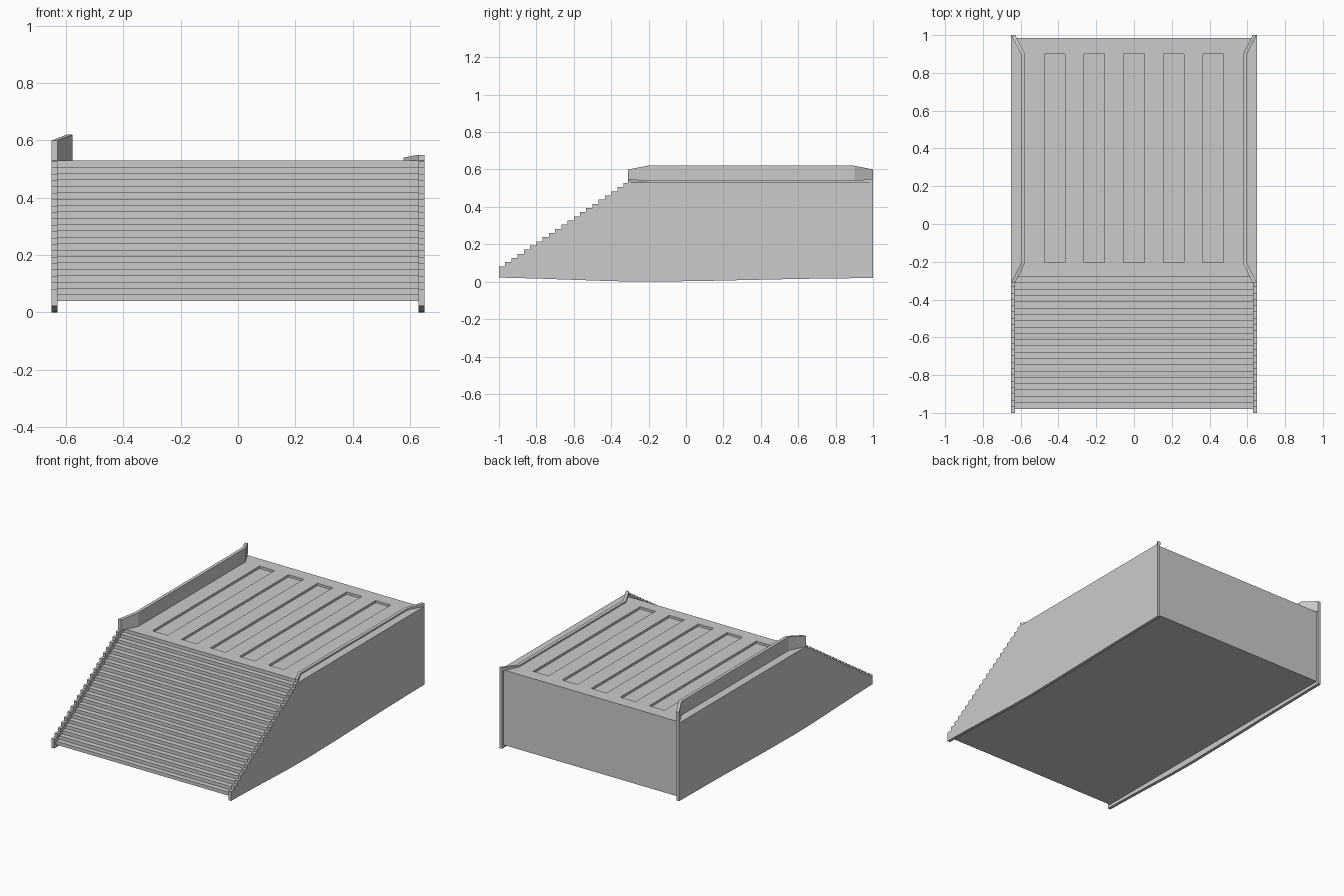
import bpy

if "Cube" in bpy.data.objects:
    bpy.data.objects.remove(bpy.data.objects["Cube"])

STEPS = 22
RUN, RISE = 0.70 / 21, 0.49 / 22
TOP = 0.53


def mesh_object(name, verts, faces):
    me = bpy.data.meshes.new(name)
    me.from_pydata(verts, [], faces)
    me.update()
    ob = bpy.data.objects.new(name, me)
    bpy.context.collection.objects.link(ob)
    return ob


def loft(name, rings):
    """Skin a row of equal closed rings and cap both ends."""
    n = len(rings[0])
    verts = [p for r in rings for p in r]
    faces = [tuple(range(n))[::-1], tuple(range(len(verts) - n, len(verts)))]
    for k in range(len(rings) - 1):
        a, b = k * n, (k + 1) * n
        faces += [(a + i, a + (i + 1) % n, b + (i + 1) % n, b + i) for i in range(n)]
    return mesh_object(name, verts, faces)


def slab(name, profile, x0, x1):
    """Extrude a counter-clockwise (y, z) profile along x."""
    return loft(name, [[(x, y, z) for y, z in profile] for x in (x0, x1)])


def stair(y0, z0, count):
    """Stair outline listed from the top step down to the front."""
    pts = []
    for k in range(count):
        y, z = y0 + k * RUN, z0 + k * RISE
        pts += [(y, z), (y, z + RISE)]
    return pts[::-1]


# Stepped body
core = slab("ramp_body", [(-0.98, 0.04), (0.985, 0.04), (0.985, TOP)]
            + stair(-0.98, 0.04, STEPS)[:-1], -0.63, 0.63)

# Shallow recesses in the deck
for i in range(5):
    cx = (i - 2) * 0.21
    cutter = slab("recess_cutter", [(-0.205, 0.515), (0.9, 0.515), (0.9, 0.6), (-0.205, 0.6)],
                  cx - 0.055, cx + 0.055)
    cutter.hide_render = True
    mod = core.modifiers.new("recess", 'BOOLEAN')
    mod.operation, mod.solver, mod.object = 'DIFFERENCE', 'EXACT', cutter
    bpy.context.view_layer.objects.active = core
    bpy.ops.object.modifier_apply(modifier=mod.name)
    bpy.data.objects.remove(cutter, do_unlink=True)

# Side plates with stepped fronts and a slightly bowed underside
bow = [(-1, 0.022), (-0.8, 0.017), (-0.4, 0.003), (-0.2, 0.0),
       (0.1, 0.004), (0.6, 0.015), (1, 0.02)]
steps = [(y, min(z, TOP)) for y, z in stair(-1, 0.06, STEPS - 1)[:-1]]
plate = bow + [(1, TOP), (-1 + 21 * RUN, TOP)] + steps
plate = [p for i, p in enumerate(plate) if p != plate[i - 1]]
slab("left_side_plate", plate, -0.65, -0.63)
slab("right_side_plate", plate, 0.63, 0.65)


# Deck edge rails: flared at both ends, bent inward along the middle
def rail(name, side, z_end, z_mid):
    rings = []
    for y, x, z in ((-0.31, 0.65, z_end), (-0.205, 0.598, z_mid),
                    (0.9, 0.598, z_mid), (1.0, 0.65, z_end)):
        inner, outer = side * (x - 0.021), side * x
        ring = [(inner, y, TOP), (inner, y, z), (outer, y, z), (outer, y, TOP)]
        rings.append(ring if side > 0 else ring[::-1])
    return loft(name, rings)


rail("tall_left_rail", -1, 0.60, 0.62)
rail("low_right_rail", 1, 0.55, 0.54)

# Consistent outward normals
import bmesh
for ob in bpy.context.collection.objects:
    bm = bmesh.new()
    bm.from_mesh(ob.data)
    bmesh.ops.recalc_face_normals(bm, faces=bm.faces)
    bm.to_mesh(ob.data)
    bm.free()
